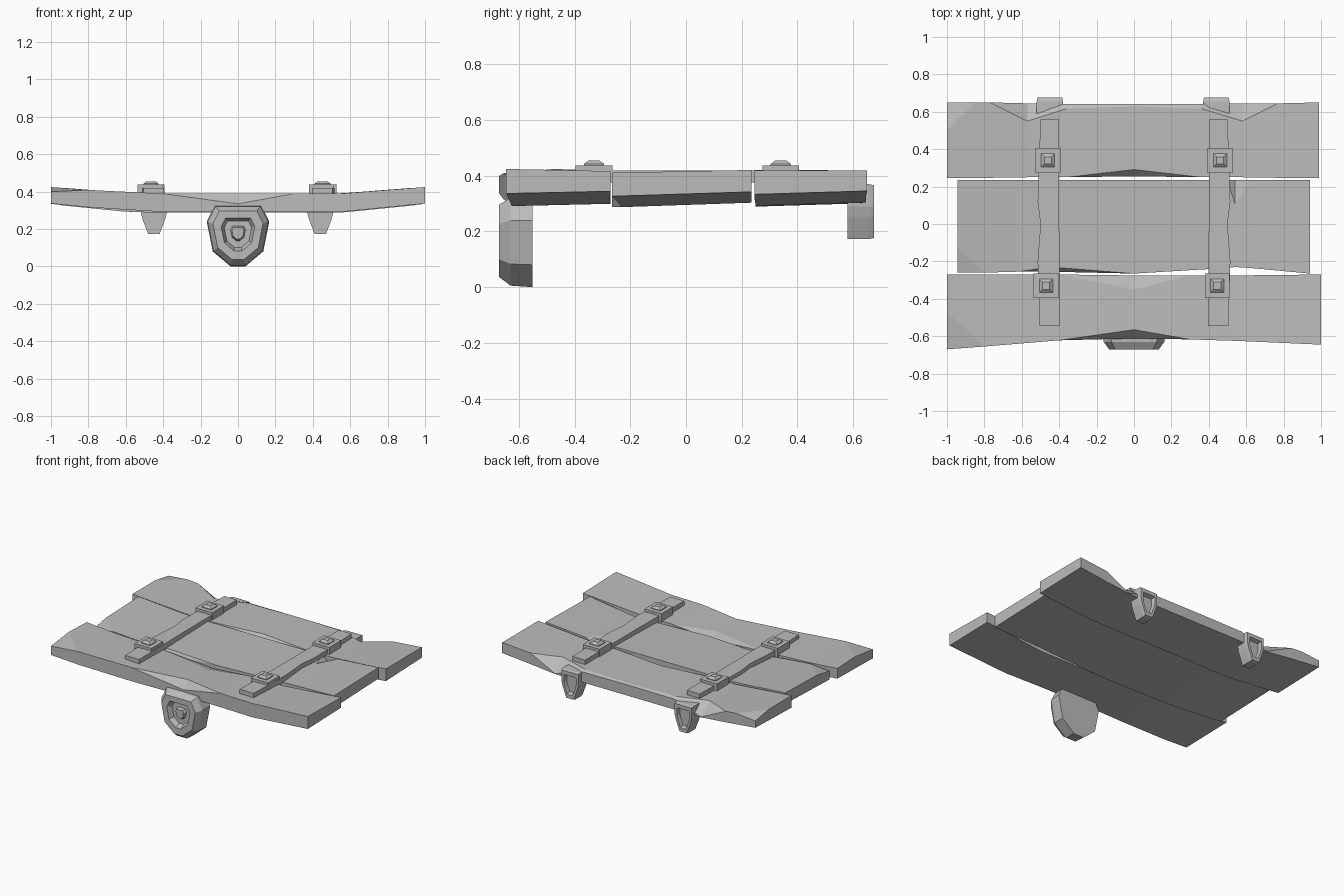
import bpy, bmesh

cube = bpy.data.objects.get("Cube")
if cube:
    bpy.data.objects.remove(cube, do_unlink=True)

grey = bpy.data.materials.new("plain grey")
grey.use_nodes = True
grey.diffuse_color = (0.5, 0.5, 0.5, 1)
shader = grey.node_tree.nodes["Principled BSDF"]
shader.inputs["Base Color"].default_value = (0.5, 0.5, 0.5, 1)
shader.inputs["Roughness"].default_value = 0.9


def loft(name, rings):
    """Join equal-length rings of points into a capped, flat-shaded solid."""
    bm = bmesh.new()
    loops = [[bm.verts.new(p) for p in ring] for ring in rings]
    for a, b in zip(loops, loops[1:]):
        for i in range(len(a)):
            j = (i + 1) % len(a)
            bm.faces.new((a[i], a[j], b[j], b[i]))
    bm.faces.new(loops[0])
    bm.faces.new(loops[-1])
    bmesh.ops.remove_doubles(bm, verts=bm.verts, dist=0.0005)
    bmesh.ops.recalc_face_normals(bm, faces=bm.faces)
    mesh = bpy.data.meshes.new(name)
    bm.to_mesh(mesh)
    bm.free()
    mesh.materials.append(grey)
    obj = bpy.data.objects.new(name, mesh)
    bpy.context.collection.objects.link(obj)
    return obj


def plank(name, stations, tilt=0.0, top_tilt=0.0):
    """Bent board; each station is x, front y, back y, front chip, back chip.
    A chip is (inset, drop) of the top edge."""
    rings = []
    for x, front, back, (fi, fd), (bi, bd) in stations:
        rise = max(0, abs(x) - 0.55) / 0.45
        low, top = 0.295 + 0.045 * rise, 0.385 + 0.035 * rise
        rings.append([
            (x, front, low - tilt), (x, front, top - top_tilt - fd),
            (x, front + fi, top - top_tilt), (x, back - bi, top + top_tilt),
            (x, back, top + top_tilt - bd), (x, back, low + tilt)])
    loft(name, rings)


# Boards with chipped edges and a broken left corner
N = (0, 0)
plank("front_plank", [
    (-1, -0.67, -0.27, (0.2, 0.025), N),
    (-0.8, -0.655, -0.27, N, N),
    (-0.4, -0.622, -0.27, N, N),
    (0, -0.612, -0.275, (0.047, 0.055), (0.075, 0.025)),
    (0.3, -0.617, -0.275, N, N),
    (0.55, -0.625, -0.275, N, N),
    (1, -0.645, -0.27, N, N)], tilt=0.004, top_tilt=-0.004)
plank("middle_plank", [
    (-0.945, -0.26, 0.235, (0.135, 0.025), N),
    (-0.8, -0.26, 0.235, N, N),
    (-0.62, -0.255, 0.235, N, N),
    (-0.45, -0.255, 0.235, (0.025, 0.04), N),
    (0, -0.265, 0.235, N, N),
    (0.5, -0.235, 0.235, N, N),
    (0.54, -0.23, 0.235, N, (0.13, 0.03)),
    (0.62, -0.235, 0.235, N, N),
    (0.94, -0.265, 0.235, N, N)], tilt=0.008, top_tilt=0.005)
plank("back_plank", [
    (-1, 0.245, 0.65, N, (0.15, 0.025)),
    (-0.85, 0.245, 0.65, N, N),
    (-0.77, 0.247, 0.65, N, N),
    (-0.57, 0.25, 0.645, N, (0.095, 0.08)),
    (-0.36, 0.25, 0.642, N, (0.025, 0.01)),
    (0, 0.255, 0.642, (0.036, 0.04), (0.014, 0.008)),
    (0.36, 0.25, 0.642, N, (0.025, 0.01)),
    (0.58, 0.25, 0.645, N, (0.095, 0.08)),
    (0.77, 0.247, 0.645, N, N),
    (0.99, 0.245, 0.65, N, N)], tilt=0.006)


def square(x, y, z, r):
    return [(x - r, y - r, z), (x + r, y - r, z), (x + r, y + r, z), (x - r, y + r, z)]


def shell(name, outline, cx, cz, layers):
    """Fitting made of one front outline, scaled at successive depths."""
    loft(name, [[(cx + x * s, y, cz + z * s) for x, z in outline] for s, y in layers])


shield = [(-0.07, 0.1), (0.07, 0.1), (0.07, 0.02), (0.06, -0.02),
          (0.03, -0.098), (-0.03, -0.098), (-0.06, -0.02), (-0.07, 0.02)]

for side, cx in (("right", -0.45), ("left", 0.45)):
    s = 1 if cx > 0 else -1
    # Strap with a worn outer edge
    outline = [(0.395, -0.545), (0.505, -0.545), (0.515, -0.2), (0.5, 0),
               (0.515, 0.12), (0.5, 0.56), (0.4, 0.56), (0.4, 0)]
    loft(side + "_strap", [[(s * x, y, z) for x, y in outline] for z in (0.375, 0.418)])
    # Square plates and tapered studs
    for end, x, y in (("front", cx - 0.015 * (s < 0) - 0.005, -0.33), ("back", cx + 0.01 * s, 0.34)):
        loft(f"{side}_{end}_plate", [square(x, y, z, r) for z, r in
                                     ((0.375, 0.066), (0.437, 0.066))])
        loft(f"{side}_{end}_stud", [square(x, y, z, r) for z, r in
                                    ((0.43, 0.036), (0.442, 0.036), (0.455, 0.019))])
    # Hinge shields at the back, with a recessed panel
    shell(side + "_hinge", shield, cx - 0.01 * (s > 0) + 0.01 * (s < 0) - 0.01 * (s < 0), 0.27,
          [(1, 0.58), (1, 0.655), (0.95, 0.675), (0.68, 0.675), (0.58, 0.65)])

# Lock at the front: bevelled rim, recess and raised centre
lock = [(-0.125, 0.145), (0.125, 0.145), (0.167, 0.06), (0.135, -0.1),
        (0.04, -0.18), (-0.04, -0.18), (-0.135, -0.1), (-0.167, 0.06)]
shell("lock", lock, 0, 0.18,
      [(1, -0.55), (0.97, -0.63), (0.8, -0.67), (0.54, -0.67),
       (0.44, -0.635), (0.24, -0.635), (0.19, -0.655)])
